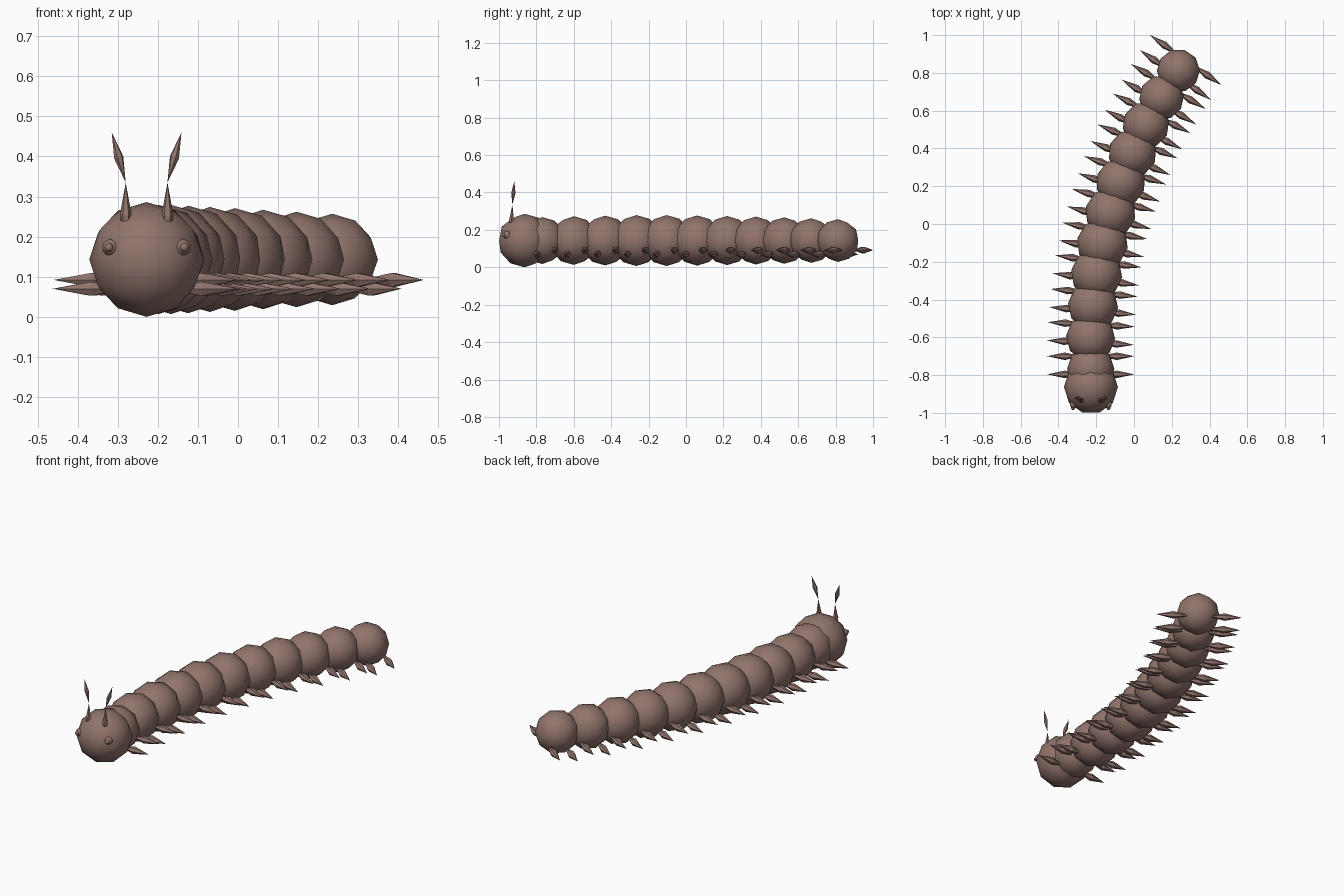
import bpy, bmesh, math
from mathutils import Vector, Matrix

if "Cube" in bpy.data.objects:
    bpy.data.objects.remove(bpy.data.objects["Cube"])

brown = bpy.data.materials.new("dusty_brown")
brown.diffuse_color = (0.283, 0.175, 0.15, 1)
brown.use_nodes = True
brown.node_tree.nodes["Principled BSDF"].inputs["Base Color"].default_value = brown.diffuse_color


def finish(bm, name, smooth):
    bmesh.ops.recalc_face_normals(bm, faces=bm.faces)
    for f in bm.faces:
        f.smooth = smooth
    me = bpy.data.meshes.new(name)
    bm.to_mesh(me)
    bm.free()
    me.materials.append(brown)
    ob = bpy.data.objects.new(name, me)
    bpy.context.collection.objects.link(ob)
    return ob


def ball(name, center, radius, turn=0.0, scale=(1, 1, 1)):
    """Low-poly smooth ball turned about the vertical axis."""
    bm = bmesh.new()
    mat = (Matrix.Translation(center) @ Matrix.Rotation(turn, 4, 'Z')
           @ Matrix.Diagonal((*scale, 1)))
    bmesh.ops.create_icosphere(bm, subdivisions=2, radius=radius, matrix=mat)
    return finish(bm, name, True)


def spindle(name, start, end, radius, widest=0.5, sides=6):
    """Pointed double cone from start to end."""
    start, end = Vector(start), Vector(end)
    axis = end - start
    rot = axis.to_track_quat('Z', 'Y')
    mid = start + axis * widest
    bm = bmesh.new()
    a, b = bm.verts.new(start), bm.verts.new(end)
    ring = []
    for i in range(sides):
        t = math.tau * i / sides
        ring.append(bm.verts.new(
            mid + rot @ Vector((radius * math.cos(t), radius * math.sin(t), 0))))
    for i in range(sides):
        p, q = ring[i], ring[(i + 1) % sides]
        bm.faces.new((a, q, p))
        bm.faces.new((b, p, q))
    return finish(bm, name, False)


# Body segments: x, y, radius, heading (degrees, towards +x)
Z = 0.143
segments = [
    (-0.229, -0.768, 0.125, 0), (-0.230, -0.600, 0.130, 3),
    (-0.217, -0.432, 0.133, 5), (-0.198, -0.265, 0.136, 8),
    (-0.167, -0.103, 0.136, 11), (-0.124, 0.060, 0.134, 15),
    (-0.070, 0.220, 0.131, 19), (-0.008, 0.375, 0.128, 23),
    (0.063, 0.525, 0.124, 27), (0.146, 0.670, 0.119, 31),
    (0.235, 0.812, 0.114, 35),
]
for n, (x, y, r, deg) in enumerate(segments, 1):
    h = math.radians(deg)
    center = Vector((x, y, Z))
    ball(f"body_segment_{n}", center, r, math.pi / 2 - h)
    forward = Vector((math.sin(h), math.cos(h), 0))
    side = Vector((math.cos(h), -math.sin(h), 0))
    # Two pairs of pointed legs under each segment
    for pair, (along, z) in enumerate(((-0.028, 0.07), (0.068, 0.092)), 1):
        for s, label in ((-1, "left"), (1, "right")):
            root = center + forward * along
            root.z = z
            spindle(f"leg_{n}_{pair}_{label}", root + side * s * 0.045,
                    root + side * s * 0.231, 0.02)

# Head
HX, HY = -0.228, -0.863
ball("head", (HX, HY, Z), 0.143, math.pi / 2)

for s, label in ((-1, "left"), (1, "right")):
    # Eye: socket ball with a small pupil in front
    ball(f"eye_{label}", (HX + s * 0.090, -0.956, 0.173), 0.021)
    ball(f"pupil_{label}", (HX + s * 0.094, -0.974, 0.173), 0.011)
    # Two-part feeler
    joint = (HX + s * 0.052, -0.928, 0.335)
    spindle(f"feeler_base_{label}", (HX + s * 0.052, -0.938, 0.17), joint, 0.015)
    spindle(f"feeler_tip_{label}", joint, (HX + s * 0.087, -0.918, 0.46), 0.012)
